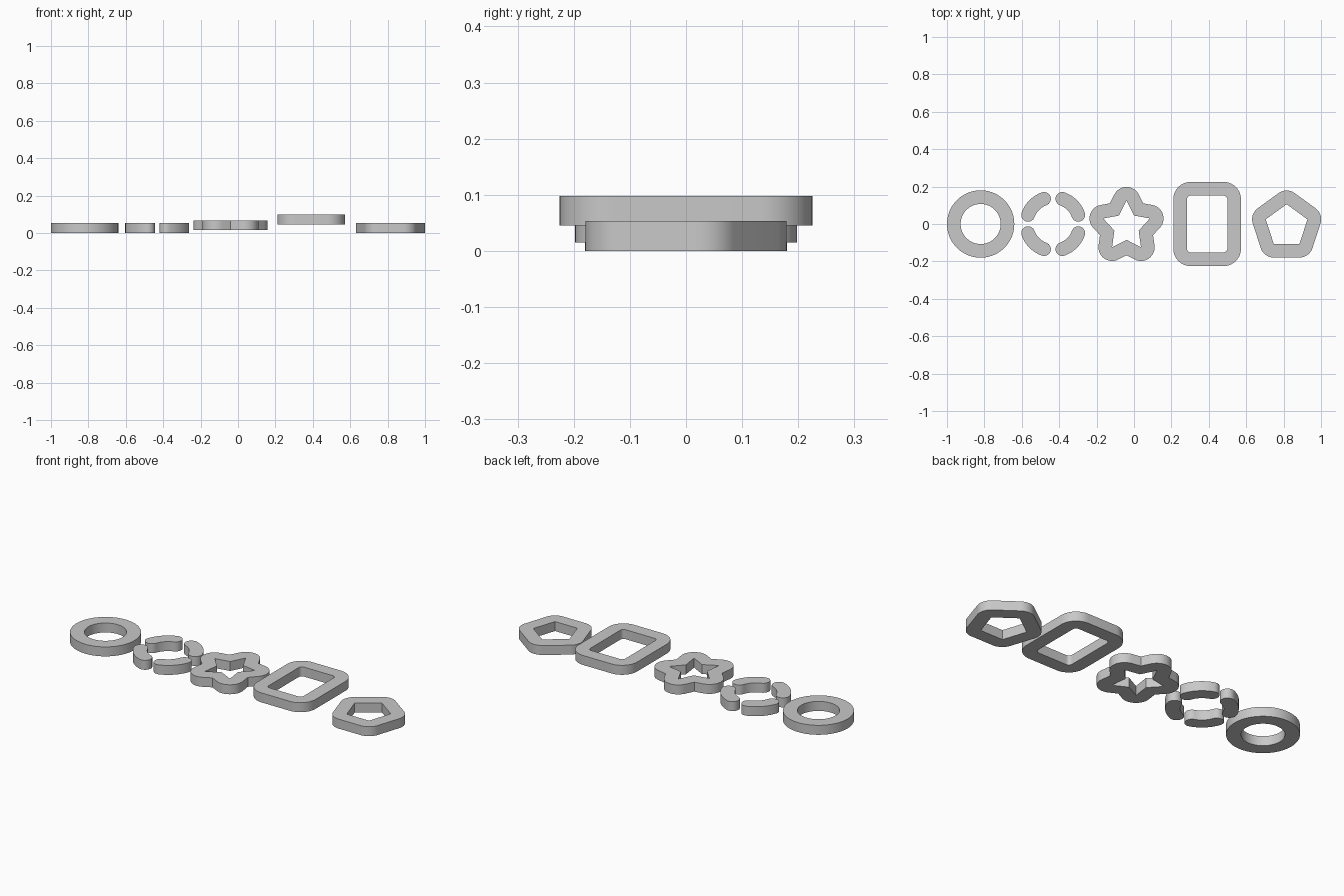
import bpy
import bmesh
from math import sin, cos, pi, radians
from mathutils import Vector

cube = bpy.data.objects.get("Cube")
if cube:
    bpy.data.objects.remove(cube)

THICK = 0.053
WALL = 0.073

grey = bpy.data.materials.new("plain grey")
grey.use_nodes = True
grey.diffuse_color = (0.58, 0.58, 0.58, 1)
grey.node_tree.nodes["Principled BSDF"].inputs["Base Color"].default_value = grey.diffuse_color


def arc(radius, start, end, steps, centre=(0, 0)):
    """Points along a circular arc, angles in radians."""
    c = Vector(centre)
    angles = [start + (end - start) * i / steps for i in range(steps + 1)]
    return [c + radius * Vector((cos(a), sin(a))) for a in angles]


def circle(radius):
    return arc(radius, 0, 2 * pi, 72)[:-1]


def offset(points, width):
    """Grow a counter-clockwise outline, rounding its outward corners."""
    result = []
    for i, p in enumerate(points):
        d0 = (p - points[i - 1]).normalized()
        d1 = (points[(i + 1) % len(points)] - p).normalized()
        n0, n1 = Vector((d0.y, -d0.x)), Vector((d1.y, -d1.x))
        if d0.cross(d1) > 0:
            start = Vector((1, 0)).angle_signed(n0) * -1
            turn = n0.angle(n1)
            result += arc(width, start, start + turn, 14, p)
        else:
            result.append(p + (n0 + n1) * width / (1 + n0.dot(n1)))
    return result


def star_outline(rx, ry, cy, tips, valley=None):
    """Polygon with one tip up; valley is the inner radius ratio of a star."""
    count = tips * 2 if valley else tips
    points = []
    for i in range(count):
        a = pi / 2 + 2 * pi * i / count
        k = valley if valley and i % 2 else 1
        points.append(Vector((rx * k * cos(a), cy + ry * k * sin(a))))
    return points


def plate(name, loops, x, z):
    """Fill the outlines (the second is a hole) and extrude them upwards."""
    bm = bmesh.new()
    edges = []
    for loop in loops:
        verts = [bm.verts.new((p.x, p.y, 0)) for p in loop]
        edges += [bm.edges.new((verts[i - 1], verts[i])) for i in range(len(verts))]
    bmesh.ops.triangle_fill(bm, use_beauty=True, use_dissolve=False, edges=edges)
    top = bmesh.ops.extrude_face_region(bm, geom=bm.faces[:], use_keep_orig=True)
    bmesh.ops.translate(bm, vec=(0, 0, THICK),
                        verts=[v for v in top["geom"] if isinstance(v, bmesh.types.BMVert)])
    bmesh.ops.recalc_face_normals(bm, faces=bm.faces[:])
    mesh = bpy.data.meshes.new(name)
    bm.to_mesh(mesh)
    bm.free()
    mesh.materials.append(grey)
    obj = bpy.data.objects.new(name, mesh)
    obj.location = (x, 0, z)
    bpy.context.collection.objects.link(obj)
    bpy.ops.object.select_all(action="DESELECT")
    obj.select_set(True)
    bpy.context.view_layer.objects.active = obj
    bpy.ops.object.shade_smooth_by_angle(angle=radians(25))
    return obj


# Round ring
plate("round_ring", [circle(0.18), circle(0.107)], -0.82, 0)

# Four curved segments with rounded ends
mid, half = 0.143, WALL / 2
for i in range(4):
    a0, a1 = radians(20 + 90 * i), radians(70 + 90 * i)
    end = mid * Vector((cos(a1), sin(a1)))
    begin = mid * Vector((cos(a0), sin(a0)))
    outline = arc(mid + half, a0, a1, 14)
    outline += arc(half, a1, a1 + pi, 16, end)[1:-1]
    outline += arc(mid - half, a1, a0, 14)
    outline += arc(half, a0 + pi, a0 + 2 * pi, 16, begin)[1:-1]
    plate(f"ring_segment_{i + 1}", [outline], -0.432, 0)

# Star-shaped ring
star = star_outline(0.1314, 0.138, -0.013, 5, 0.52)
plate("star_ring", [offset(star, WALL), star], -0.04, 0.015)

# Rounded rectangle ring
inset = 0.02
w, h = 0.108 - inset, 0.152 - inset
core = [Vector((sx * w, sy * h)) for sx, sy in ((-1, -1), (1, -1), (1, 1), (-1, 1))]
plate("rectangle_ring", [offset(core, inset + WALL), offset(core, inset)], 0.391, 0.045)

# Pentagon ring
pentagon = star_outline(0.1172, 0.1172, -0.0112, 5)
plate("pentagon_ring", [offset(pentagon, WALL), pentagon], 0.816, 0)
